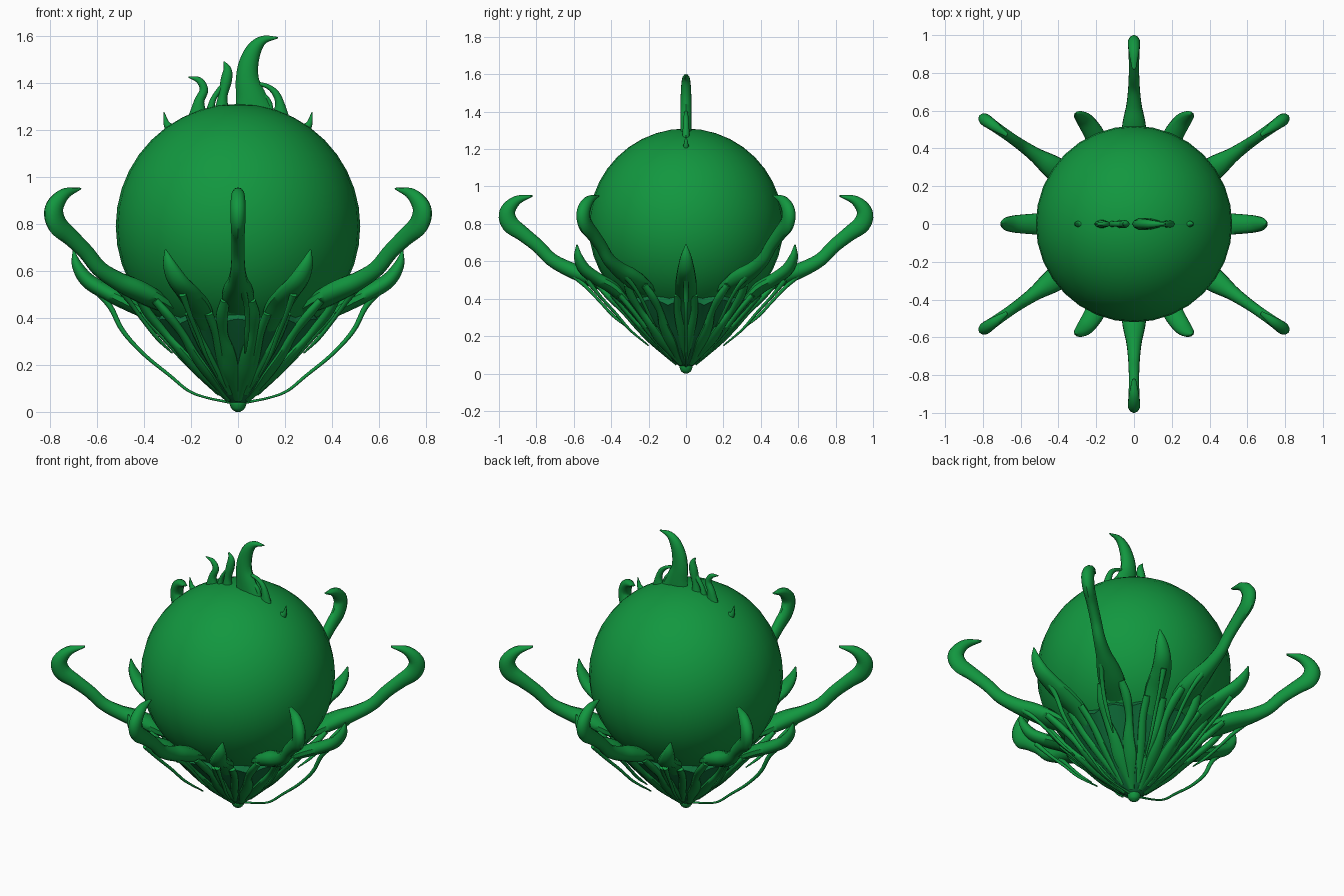
import bpy, bmesh, math
from mathutils import Vector, Matrix


def material(name, col):
    m = bpy.data.materials.new(name)
    m.diffuse_color = (*col, 1)
    return m


GREEN = material("leaf green", (0.006, 0.31, 0.05))
DARK = material("deep green", (0.005, 0.17, 0.045))


def finish(name, bm, mat, angle=50):
    bmesh.ops.recalc_face_normals(bm, faces=bm.faces)
    me = bpy.data.meshes.new(name)
    bm.to_mesh(me)
    bm.free()
    me.materials.append(mat)
    ob = bpy.data.objects.new(name, me)
    bpy.context.collection.objects.link(ob)
    bpy.ops.object.select_all(action='DESELECT')
    ob.select_set(True)
    bpy.context.view_layer.objects.active = ob
    bpy.ops.object.shade_smooth_by_angle(angle=math.radians(angle))
    return ob


def spline(pts, steps=5):
    """Catmull-Rom through tuples of (r, t, z, thickness, width)."""
    P = [Vector(p) for p in pts]
    P = [P[0] * 2 - P[1]] + P + [P[-1] * 2 - P[-2]]
    out = []
    for i in range(1, len(P) - 2):
        a, b, c, d = P[i - 1:i + 3]
        for s in range(steps):
            u = s / steps
            out.append(0.5 * (2 * b + (c - a) * u + (2 * a - 5 * b + 4 * c - d) * u * u
                              + (3 * b - a - 3 * c + d) * u ** 3))
    return out + [P[-2]]


def tendril(bm, pts, angle=0.0, flip=1, sides=10):
    """Sweep a flat oval along a path lying in the plane at the given angle."""
    rot = Matrix.Rotation(math.radians(angle), 3, 'Z')
    S = spline(pts)
    C = [Vector((s[0], s[1] * flip, s[2])) for s in S]
    rings = []
    for i, (s, c) in enumerate(zip(S, C)):
        d = (C[min(i + 1, len(C) - 1)] - C[max(i - 1, 0)]).normalized()
        n = d.cross(Vector((0, 1, 0))).normalized()
        b = n.cross(d)
        th, w = max(s[3], .002), max(s[4], .002)
        rings.append([bm.verts.new(rot @ (c + n * th * math.cos(k * math.tau / sides)
                                          + b * w * math.sin(k * math.tau / sides)))
                      for k in range(sides)])
    for A, B in zip(rings, rings[1:]):
        for k in range(sides):
            j = (k + 1) % sides
            bm.faces.new((A[k], A[j], B[j], B[k]))
    bm.faces.new(rings[0])
    bm.faces.new(rings[-1])


# round body
bm = bmesh.new()
bmesh.ops.create_uvsphere(bm, u_segments=32, v_segments=20, radius=0.52,
                          matrix=Matrix.Translation((0, 0, 0.79)))
finish("round_body", bm, GREEN, 60)

# lower cone with a lobed rim, and the rounded foot
bm = bmesh.new()
prof = [(0.035, 0.04), (0.08, 0.07), (0.16, 0.145), (0.25, 0.245), (0.32, 0.325),
        (0.372, 0.395), (0.345, 0.43)]
N = 72
rings = []
for i, (r, z) in enumerate(prof):
    ring = []
    for k in range(N):
        a = k * math.tau / N
        f = 0.03 * (1 - abs(math.cos(a * 6))) if i >= 5 else 0
        ring.append(bm.verts.new((r * math.cos(a), r * math.sin(a), z - f)))
    rings.append(ring)
for A, B in zip(rings, rings[1:]):
    for k in range(N):
        j = (k + 1) % N
        bm.faces.new((A[k], A[j], B[j], B[k]))
finish("lower_cone", bm, DARK, 40)

bm = bmesh.new()
tendril(bm, [(0, 0, 0, .008, .008), (0, 0, .012, .026, .026), (0, 0, .035, .036, .036),
             (0, 0, .055, .034, .034), (0, 0, .09, .06, .06)], sides=14)
finish("foot", bm, GREEN, 60)

# six long curling arms
LONG = [(.34, 0, .43, .02, .06), (.45, 0, .485, .04, .072), (.54, 0, .525, .045, .062),
        (.63, 0, .56, .04, .042), (.72, 0, .61, .036, .032), (.79, 0, .68, .036, .029),
        (.87, 0, .745, .04, .029), (.94, 0, .80, .047, .032), (.955, 0, .865, .042, .034),
        (.905, 0, .925, .026, .028), (.82, 0, .95, .004, .01)]
LEG = [(.47, .055, .475, .015, .02), (.41, .068, .41, .018, .026), (.33, .062, .33, .016, .02),
       (.26, .04, .25, .016, .03), (.19, .03, .175, .014, .035), (.12, .015, .11, .01, .022),
       (.05, .0, .05, .008, .015)]
STRAND = [(.60, .02, .525, .016, .016), (.53, .035, .46, .010, .012), (.46, .04, .385, .008, .011),
          (.39, .035, .31, .008, .010), (.32, .03, .25, .003, .004)]
for n, a in enumerate((90, 270, 35, 145, 215, 325)):
    bm = bmesh.new()
    tendril(bm, LONG, a)
    for f in (1, -1):
        tendril(bm, LEG, a, f)
    tendril(bm, STRAND, a, 1 if n % 2 else -1)
    finish("long_arm_%d" % (n + 1), bm, GREEN)

# six short flames with trailing strands; the four near front and back lean sideways
TRAIL = [(.62, 0, .535, .016, .018), (.545, 0, .45, .012, .014), (.49, 0, .345, .010, .012),
         (.40, 0, .245, .008, .010), (.29, 0, .155, .007, .008), (.21, 0, .09, .006, .007),
         (.13, 0, .06, .005, .006), (.03, 0, .04, .006, .008)]


def short(lean, k):
    return [(.30, 0, .33, .012, .03), (.38, 0, .41, .024, .055), (.47 * k, 0, .465, .034, .06),
            (.56 * k, 0, .51, .034, .055), (.64 * k, lean * .3, .56, .032, .046),
            (.685 * k, lean * .7, .625, .022, .03), (.70 * k, lean, .69, .003, .004)]


for n, (a, lean, k) in enumerate(((0, 0, 1), (180, 0, 1), (66, -.045, .94), (114, .045, .94),
                                  (246, -.045, .94), (294, .045, .94))):
    bm = bmesh.new()
    tendril(bm, short(lean, k), a)
    for f in (1, -1):
        tendril(bm, [(.41, .045, .42, .014, .02), (.33, .045, .335, .014, .02),
                     (.25, .03, .245, .013, .022), (.17, .015, .16, .01, .018),
                     (.08, 0, .075, .008, .01)], a, f)
    if n < 2:
        tendril(bm, TRAIL, a)
    else:
        tendril(bm, [(.58, 0, .50, .014, .016), (.50, 0, .41, .009, .011), (.41, 0, .32, .008, .01),
                     (.33, 0, .235, .007, .009), (.22, 0, .15, .004, .006)], a)
    finish("short_flame_%d" % (n + 1), bm, GREEN)

# flame crest on top, flat in the front plane
CREST = [
    [(.07, 0, 1.27, .085, .03), (.055, 0, 1.34, .065, .032), (.04, 0, 1.41, .05, .032),
     (.045, 0, 1.48, .042, .03), (.07, 0, 1.545, .032, .026), (.11, 0, 1.583, .018, .018),
     (.17, 0, 1.592, .003, .004)],
    [(-.07, 0, 1.27, .035, .025), (-.065, 0, 1.34, .02, .022), (-.05, 0, 1.41, .024, .022),
     (-.045, 0, 1.455, .018, .016), (-.06, 0, 1.49, .003, .004)],
    [(-.17, 0, 1.26, .04, .022), (-.165, 0, 1.32, .022, .02), (-.145, 0, 1.37, .018, .016),
     (-.165, 0, 1.41, .014, .012), (-.21, 0, 1.425, .003, .003)],
    [(-.12, 0, 1.27, .02, .018), (-.105, 0, 1.33, .012, .014), (-.07, 0, 1.38, .012, .014),
     (-.04, 0, 1.41, .01, .012)],
    [(.18, 0, 1.25, .04, .022), (.178, 0, 1.31, .02, .018), (.16, 0, 1.355, .015, .014),
     (.125, 0, 1.385, .010, .012), (.07, 0, 1.40, .008, .01)],
    [(.14, 0, 1.26, .015, .015), (.13, 0, 1.32, .012, .012), (.09, 0, 1.36, .012, .012)],
]
bm = bmesh.new()
for c in CREST:
    tendril(bm, c)
finish("top_crest", bm, GREEN)

# tiny side spikes
bm = bmesh.new()
for a in (0, 180):
    tendril(bm, [(.28, 0, 1.20, .03, .02), (.303, 0, 1.225, .014, .013), (.315, 0, 1.275, .002, .002)], a)
finish("side_spikes", bm, GREEN)
